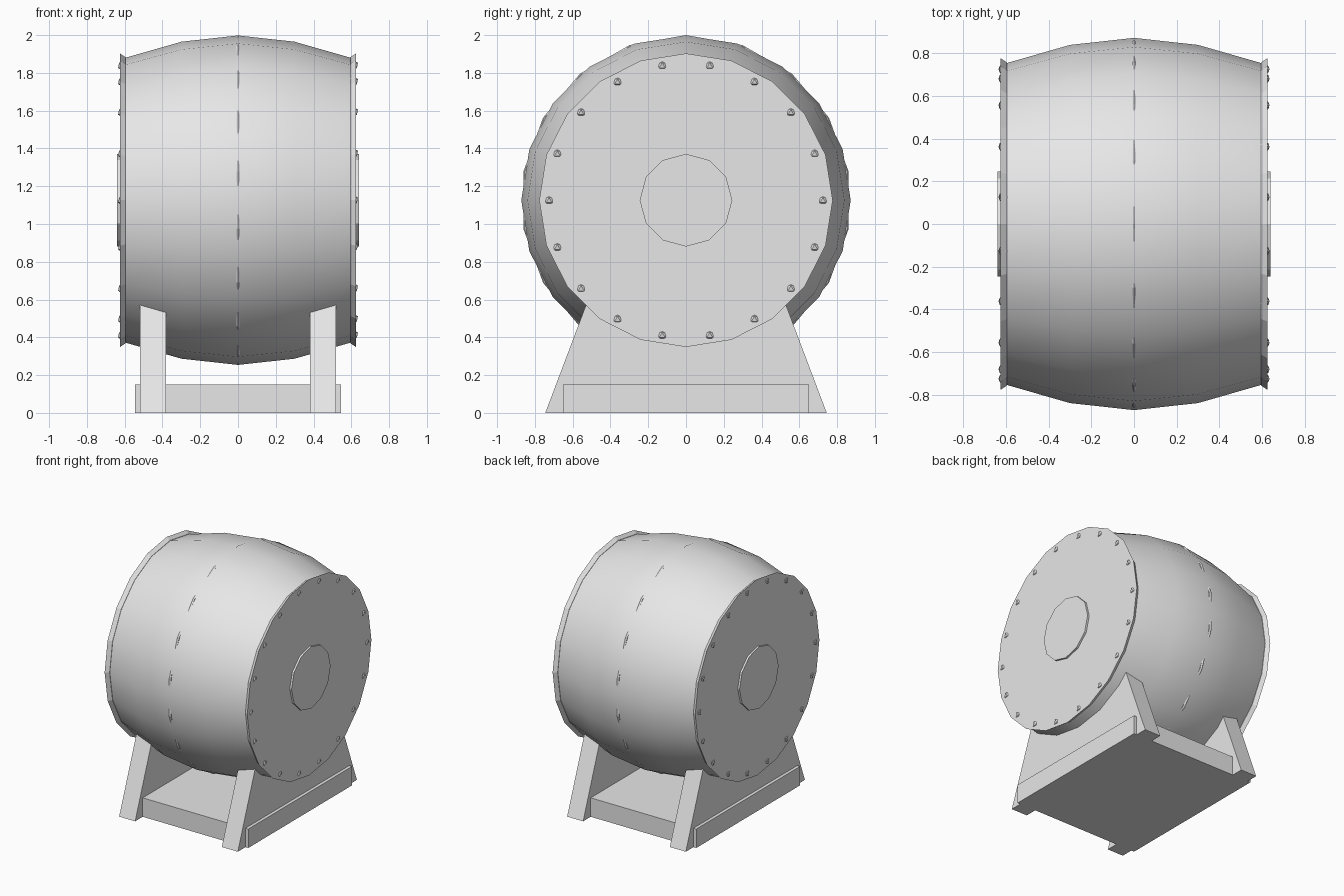
import bpy, bmesh
from math import sin, cos, tau

cube = bpy.data.objects.get("Cube")
if cube:
    bpy.data.objects.remove(cube, do_unlink=True)

AXIS_Z = 1.126   # height of the barrel axis

grey = bpy.data.materials.new("plain light grey")
grey.use_nodes = True
grey.diffuse_color = (0.8, 0.8, 0.8, 1)
grey.node_tree.nodes["Principled BSDF"].inputs["Base Color"].default_value = (0.8, 0.8, 0.8, 1)


def finish(name, bm, smooth=False):
    bmesh.ops.recalc_face_normals(bm, faces=bm.faces)
    mesh = bpy.data.meshes.new(name)
    bm.to_mesh(mesh)
    bm.free()
    mesh.materials.append(grey)
    obj = bpy.data.objects.new(name, mesh)
    bpy.context.collection.objects.link(obj)
    if smooth:
        bpy.ops.object.select_all(action='DESELECT')
        obj.select_set(True)
        bpy.context.view_layer.objects.active = obj
        bpy.ops.object.shade_smooth_by_angle(angle=0.52)
    return obj


def lathe(name, profile, sides, closed=False, smooth=False):
    """Turn (x, radius) points around the barrel axis, capped or closed to a ring."""
    bm = bmesh.new()
    rings = [[bm.verts.new((x, r * sin(tau * i / sides), AXIS_Z + r * cos(tau * i / sides)))
              for i in range(sides)] for x, r in profile]
    pairs = list(zip(rings, rings[1:]))
    if closed:
        pairs.append((rings[-1], rings[0]))
    else:
        bm.faces.new(rings[0])
        bm.faces.new(rings[-1])
    for a, b in pairs:
        for i in range(sides):
            j = (i + 1) % sides
            bm.faces.new((a[i], a[j], b[j], b[i]))
    return finish(name, bm, smooth)


def prism(name, outline, x0, x1):
    """Extrude a (y, z) outline along x."""
    bm = bmesh.new()
    face = bm.faces.new([bm.verts.new((x0, y, z)) for y, z in outline])
    out = bmesh.ops.extrude_face_region(bm, geom=[face])
    moved = [v for v in out["geom"] if isinstance(v, bmesh.types.BMVert)]
    bmesh.ops.translate(bm, verts=moved, vec=(x1 - x0, 0, 0))
    return finish(name, bm)


# Bulging barrel body
lathe("barrel_body", [(-0.61, 0.75), (-0.3, 0.839), (0, 0.872), (0.3, 0.839), (0.61, 0.75)],
      20, smooth=True)

# Thin hoop just breaking the surface at the middle
lathe("middle_hoop", [(0.012 * sin(tau * k / 6), 0.862 + 0.012 * cos(tau * k / 6))
                      for k in range(6)], 18, closed=True)

for side, s in (("left", 1), ("right", -1)):
    # End lid and its central boss
    lathe(side + "_lid", [(s * 0.595, 0.757), (s * 0.625, 0.777)], 20)
    lathe(side + "_boss", [(s * 0.6, 0.245), (s * 0.64, 0.245)], 12)

    # Small rivets around the lid
    bm = bmesh.new()
    for k in range(18):
        a = tau * k / 18
        new = bmesh.ops.create_icosphere(bm, subdivisions=1, radius=0.03)
        bmesh.ops.translate(bm, verts=new["verts"],
                            vec=(s * 0.608, 0.725 * cos(a), AXIS_Z + 0.725 * sin(a)))
    finish(side + "_rivets", bm)

    # Sloped cradle support reaching up into the barrel
    prism(side + "_support", [(-0.745, 0), (0.745, 0), (0.405, 0.9), (-0.405, 0.9)],
          s * 0.38, s * 0.52)

# Base slab between the supports
prism("base_slab", [(-0.65, 0), (0.65, 0), (0.65, 0.15), (-0.65, 0.15)], -0.545, 0.545)
